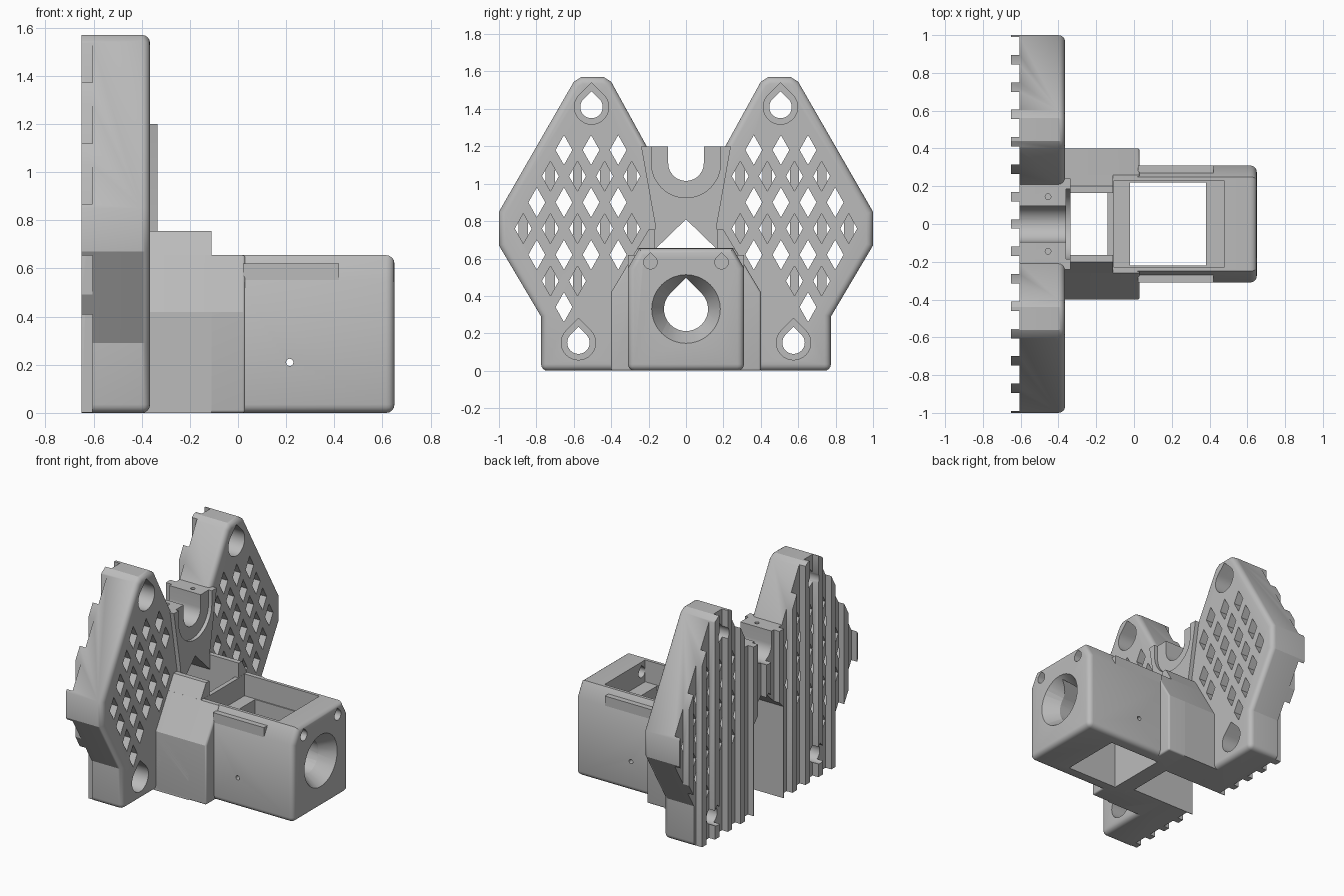
import bpy, bmesh, math

cube = bpy.data.objects.get("Cube")
if cube:
    bpy.data.objects.remove(cube, do_unlink=True)

GREY = (0.5, 0.5, 0.5, 1)
mat = bpy.data.materials.new("plain grey")
mat.use_nodes = True
mat.diffuse_color = GREY
mat.node_tree.nodes["Principled BSDF"].inputs["Base Color"].default_value = GREY

FRONT, BACK, GROOVE = -0.365, -0.65, -0.605   # plate faces along x
BORE_Z = 0.33


def finish(name, bm):
    bmesh.ops.recalc_face_normals(bm, faces=bm.faces)
    mesh = bpy.data.meshes.new(name)
    bm.to_mesh(mesh)
    bm.free()
    obj = bpy.data.objects.new(name, mesh)
    obj.data.materials.append(mat)
    bpy.context.collection.objects.link(obj)
    return obj


def add_prism(bm, pts, x0, x1):
    """Extrude a (y, z) outline from x0 to x1."""
    face = bm.faces.new([bm.verts.new((x0, y, z)) for y, z in pts])
    new = bmesh.ops.extrude_face_region(bm, geom=[face])["geom"]
    for v in new:
        if isinstance(v, bmesh.types.BMVert):
            v.co.x = x1


def prism(name, outlines, x0, x1, bevel=0):
    bm = bmesh.new()
    for pts in outlines:
        add_prism(bm, pts, x0, x1)
    if bevel:   # round the +x rim and the long bottom edges
        bmesh.ops.recalc_face_normals(bm, faces=bm.faces)
        rim = []
        for e in bm.edges:
            a, b = (v.co for v in e.verts)
            at_front = min(a.x, b.x) > x1 - 1e-4
            at_base = max(a.z, b.z) < 1e-4 and abs(a.y - b.y) < 1e-4
            if at_front or at_base:
                rim.append(e)
        bmesh.ops.bevel(bm, geom=rim, offset=bevel, segments=4, profile=0.5,
                        affect='EDGES', clamp_overlap=False)
    return finish(name, bm)


def rod(name, radius_a, radius_b, length, loc, axis):
    bm = bmesh.new()
    bmesh.ops.create_cone(bm, cap_ends=True, segments=32, radius1=radius_a,
                          radius2=radius_b, depth=length)
    obj = finish(name, bm)
    obj.location = loc
    obj.rotation_euler = {"x": (0, math.pi / 2, 0), "y": (math.pi / 2, 0, 0),
                          "z": (0, 0, 0)}[axis]
    return obj


def mirrored(half):
    return half + [(-y, z) for y, z in reversed(half)]


def rect(y0, y1, z0, z1):
    return [(y0, z0), (y1, z0), (y1, z1), (y0, z1)]


def arc(cy, cz, r, start, end, steps=24):
    angles = [math.radians(start + (end - start) * i / steps) for i in range(steps + 1)]
    return [(cy + r * math.cos(a), cz + r * math.sin(a)) for a in angles]


def teardrop(cy, cz, r):
    return arc(cy, cz, r, 135, 405) + [(cy, cz + r * math.sqrt(2))]


def u_shape(cz, r):
    return arc(0, cz, r, 180, 360) + [(r, 2), (-r, 2)]


def cut(cutter, *targets):
    cutter.hide_render = True
    bpy.context.view_layer.update()
    for obj in targets:
        mod = obj.modifiers.new("cut", 'BOOLEAN')
        mod.operation = 'DIFFERENCE'
        mod.solver = 'EXACT'
        mod.object = cutter
        bpy.context.view_layer.objects.active = obj
        bpy.ops.object.modifier_apply(modifier=mod.name)
    bpy.data.objects.remove(cutter, do_unlink=True)


# Winged mounting plate
wing = [(0.775, 0), (0.775, 0.29), (1, 0.67), (1, 0.85), (0.6, 1.545), (0.56, 1.57),
        (0.44, 1.57), (0.4, 1.545), (0.21, 1.2)]
plate = prism("mounting_plate", [mirrored(wing)], BACK, FRONT, 0.035)

# Central web that carries the bearing cradle
web = prism("cradle_web", [mirrored([(0.165, 0.62), (0.165, 0.78), (0.24, 1.2)])],
            GROOVE, -0.335)

# Arm block: tall gabled part and lower part reaching to the box
tall = mirrored([(0.4, 0), (0.4, 0.42), (0.2, 0.755)])
low = mirrored([(0.4, 0), (0.4, 0.42), (0.26, 0.655)])
arm_tall = prism("arm_shoulder", [tall], -0.4, -0.11)
arm = prism("arm_block", [low], -0.4, 0.03, 0.012)

# Housing box with chamfered top edges
box = prism("housing_box", [mirrored([(0.31, 0), (0.31, 0.55), (0.25, 0.655)])],
            -0.01, 0.65, 0.035)
lugs = prism("side_lugs", [rect(s * 0.262, s * 0.309, 0.5, 0.62) for s in (1, -1)],
             0.02, 0.42)

# Ribs on the back: grooves between evenly spaced bars
PITCH, RIB = 0.145, 0.025
grooves = [rect(PITCH * k + RIB, PITCH * (k + 1) - RIB, -1, 2) for k in range(-7, 7)]
cut(prism("groove_cutter", grooves, -0.8, GROOVE), plate)


# Lattice of diamond openings in both wings
def in_lattice(y, z):
    return (0.3 < z < 1.42 and y < 0.92
            and 0.866 * y + 0.5 * z < 1.2
            and 0.86 * y - 0.51 * z < 0.42
            and 0.866 * y - 0.5 * z > -0.33
            and 0.86 * y + 0.51 * z > 0.62
            and y > 0.23 + 0.16 * (z - 0.75)
            and math.hypot(y - 0.505, z - 1.41) > 0.17
            and math.hypot(y - 0.575, z - 0.15) > 0.2)


diamonds = []
for k in range(3, 14):
    for row in range(6):
        y, z = k * PITCH / 2, 0.2 + row * 0.28 + (k % 2) * 0.14
        if in_lattice(y, z):
            for s in (1, -1):
                diamonds.append([(s * y - 0.045, z), (s * y, z - 0.08),
                                 (s * y + 0.045, z), (s * y, z + 0.08)])
cut(prism("lattice_cutter", diamonds, GROOVE - 0.004, -0.3), plate)

# Teardrop screw holes with wide counterbores
screws = [(s * y, z) for s in (1, -1) for y, z in ((0.505, 1.41), (0.575, 0.15))]
cut(prism("screw_cutter", [teardrop(y, z, 0.06) for y, z in screws], -0.8, 0), plate)
cut(prism("counterbore_cutter", [teardrop(y, z, 0.092) for y, z in screws], -0.5, -0.2),
    plate)

# Bearing cradle: open slot, front recess and two pin holes
cut(prism("slot_cutter", [u_shape(1.11, 0.095)], -0.8, -0.2), plate, web)
cut(prism("recess_cutter", [u_shape(1.11, 0.185)], -0.36, -0.2), web)
for s in (1, -1):
    cut(rod("pin_cutter", 0.015, 0.015, 0.3, (-0.455, s * 0.145, 1.2), "z"), plate, web)

# Peaked channel through plate and arm, open at the top of the arm
cut(prism("channel_cutter", [mirrored([(0.165, -0.1), (0.165, 0.65)]) [:2]
                             + [(0, 0.81), (-0.165, 0.65), (-0.165, -0.1)]],
          -0.8, -0.14), plate, web, arm, arm_tall)
cut(prism("arm_opening_cutter", [rect(-0.165, 0.165, 0.3, 1)], -0.42, -0.14),
    arm, arm_tall)
cut(prism("arm_gap_cutter", [rect(-0.165, 0.165, 0.65, 1)], -0.2, 0.1), arm, arm_tall)

# Housing cavity: through well plus shallow ledges at each end
cut(prism("well_cutter", [rect(-0.22, 0.22, -1, 1)], -0.02, 0.38), arm, box)
cut(prism("ledge_cutter", [rect(-0.228, 0.228, 0.5, 1)], -0.109, 0.48), arm, box)

# Bore along the housing with a flared mouth
cut(prism("bore_cutter", [teardrop(0, BORE_Z, 0.118)], -0.3, 0.8), arm, arm_tall, box)
cut(rod("flare_cutter", 0.1, 0.19, 0.14, (0.59, 0, BORE_Z), "x"), box)

# End screw holes and side pin hole of the housing
cut(prism("end_hole_cutter", [teardrop(s * 0.19, 0.58, 0.036) for s in (1, -1)],
          0.4, 0.8), box)
cut(rod("side_pin_cutter", 0.015, 0.015, 1, (0.215, 0, 0.21), "y"), box)

# Smooth the rounded edges only
for obj in (plate, web, arm, arm_tall, box, lugs):
    bpy.ops.object.select_all(action='DESELECT')
    obj.select_set(True)
    bpy.context.view_layer.objects.active = obj
    bpy.ops.object.shade_smooth_by_angle(angle=math.radians(30))
